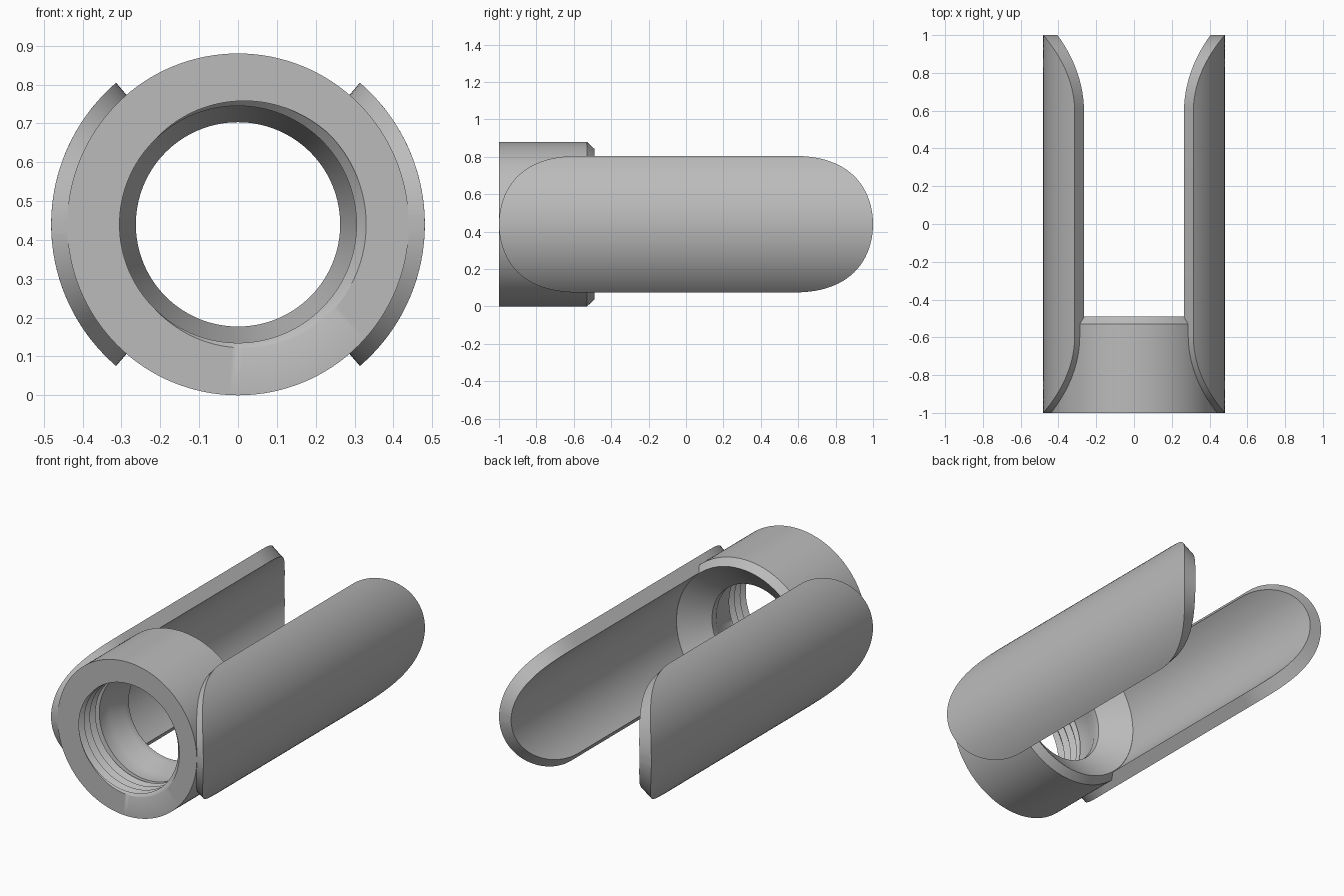
import bpy, bmesh
from math import sin, cos, pi, sqrt, radians

if "Cube" in bpy.data.objects:
    bpy.data.objects.remove(bpy.data.objects["Cube"], do_unlink=True)

AXIS_Z = 0.44          # height of the bore axis
SEGMENTS = 128

steel = bpy.data.materials.new("plain grey")
steel.use_nodes = True
grey = (0.5, 0.5, 0.5, 1)
steel.diffuse_color = grey
steel.node_tree.nodes["Principled BSDF"].inputs["Base Color"].default_value = grey


def polar(radius, angle, y):
    return (radius * cos(angle), y, AXIS_Z + radius * sin(angle))


def finish(bm, name):
    """Clean up collapsed faces and make a smooth-shaded object."""
    bmesh.ops.remove_doubles(bm, verts=bm.verts, dist=0.0002)
    bmesh.ops.dissolve_degenerate(bm, edges=bm.edges, dist=0.0001)
    bmesh.ops.recalc_face_normals(bm, faces=bm.faces)
    mesh = bpy.data.meshes.new(name)
    bm.to_mesh(mesh)
    bm.free()
    mesh.materials.append(steel)
    obj = bpy.data.objects.new(name, mesh)
    bpy.context.collection.objects.link(obj)
    bpy.ops.object.select_all(action="DESELECT")
    obj.select_set(True)
    bpy.context.view_layer.objects.active = obj
    bpy.ops.object.shade_smooth_by_angle(angle=radians(28))
    return obj


# Collar: turned body, listed as (radius, y) from the thread end round to the front rim
BODY = [(0.305, -0.73), (0.263, -0.65), (0.263, -0.61), (0.403, -0.49), (0.44, -0.53), (0.44, -1)]
bm = bmesh.new()
rings = [[bm.verts.new(polar(r, 2 * pi * j / SEGMENTS, y)) for j in range(SEGMENTS)]
         for r, y in BODY]
for a, b in zip(rings, rings[1:]):
    for j in range(SEGMENTS):
        k = (j + 1) % SEGMENTS
        bm.faces.new((a[j], a[k], b[k], b[j]))

# Internal thread: helical rows, four per turn, clamped to the threaded length
PITCH, START, END = 0.05, -1.0, -0.82
CREST, ROOT = 0.305, 0.33


def thread_radius(phase):
    triangle = abs((phase % 1) * 2 - 1)
    return CREST + (ROOT - CREST) * min(1, max(0, 2 * triangle - 0.5))


ROWS = 28
thread = []
for i in range(ROWS):
    row = []
    for j in range(SEGMENTS):
        turn = j / SEGMENTS
        y = min(END, max(START, START - PITCH + PITCH * (i / 4 + turn)))
        radius = thread_radius((y - START) / PITCH - turn)
        row.append(bm.verts.new(polar(radius, 2 * pi * turn, y)))
    thread.append(row)
for i in range(ROWS - 1):
    for j in range(SEGMENTS):
        k = (j + 1) % SEGMENTS
        shift = 0 if k else 4
        low, high = min(i + shift, ROWS - 1), min(i + 1 + shift, ROWS - 1)
        if low != high:
            bm.faces.new((thread[i][j], thread[low][k], thread[high][k], thread[i + 1][j]))

# Front rim, and the plain bore behind the thread
bore = [bm.verts.new(polar(CREST, 2 * pi * j / SEGMENTS, END + 0.004)) for j in range(SEGMENTS)]
for a, b in ((rings[-1], thread[0]), (thread[-1], bore), (bore, rings[0])):
    for j in range(SEGMENTS):
        k = (j + 1) % SEGMENTS
        bm.faces.new((a[j], a[k], b[k], b[j]))
finish(bm, "threaded_collar")


# Wings: curved plates with ends rounded on the unrolled surface
OUTER, INNER, HALF_ANGLE, CAP = 0.481, 0.405, 0.86, 0.41
ARC, CAP_STEPS = 32, 24


def wing(name, facing):
    bm = bmesh.new()
    stations = []
    for i in range(CAP_STEPS + 1):
        t = pi / 2 * i / CAP_STEPS
        stations.append((-1 + CAP * (1 - cos(t)), HALF_ANGLE * sin(t)))
    stations += [(-y, half) for y, half in reversed(stations)]
    loops = []
    for y, half in stations:
        angles = [facing + half * (2 * j / ARC - 1) for j in range(ARC + 1)]
        points = [polar(OUTER, a, y) for a in angles]
        points += [polar(INNER, a, y) for a in reversed(angles)]
        loops.append([bm.verts.new(p) for p in points])
    count = len(loops[0])
    for a, b in zip(loops, loops[1:]):
        for j in range(count):
            k = (j + 1) % count
            bm.faces.new((a[j], a[k], b[k], b[j]))
    return finish(bm, name)


wing("left_wing", 0)
wing("right_wing", pi)
